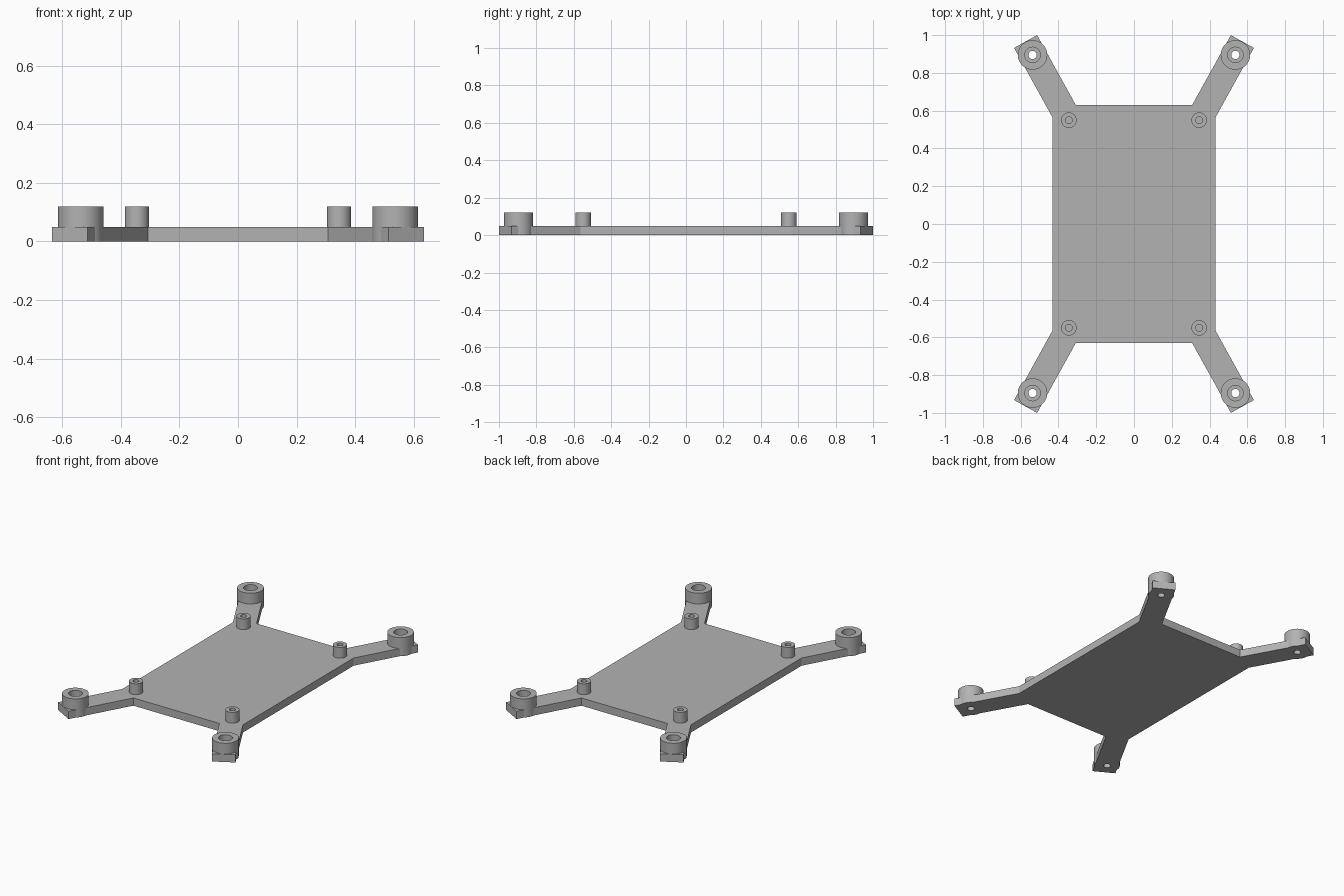
import bpy, bmesh, math
from mathutils import Matrix

cube = bpy.data.objects.get("Cube")
if cube:
    bpy.data.objects.remove(cube, do_unlink=True)

THICK, TOP, SIDES = 0.05, 0.12, 48
BOSS = (0.537, 0.895)     # arm-end boss centre
POST = (0.345, 0.55)      # small post centre
BOSS_R = 0.078
SIGNS = [(1, 1), (-1, 1), (-1, -1), (1, -1)]

grey = bpy.data.materials.new("plain grey")
grey.use_nodes = True
colour = (0.45, 0.45, 0.45, 1)
grey.diffuse_color = colour
grey.node_tree.nodes["Principled BSDF"].inputs["Base Color"].default_value = colour


def finish(name, bm, smooth=False):
    bmesh.ops.recalc_face_normals(bm, faces=bm.faces[:])
    mesh = bpy.data.meshes.new(name)
    bm.to_mesh(mesh)
    bm.free()
    ob = bpy.data.objects.new(name, mesh)
    bpy.context.collection.objects.link(ob)
    mesh.materials.append(grey)
    bpy.ops.object.select_all(action='DESELECT')
    ob.select_set(True)
    bpy.context.view_layer.objects.active = ob
    if smooth:
        bpy.ops.object.shade_smooth_by_angle(angle=math.radians(30))
    return ob


def lathe(name, profile, centre, closed):
    """Spin an (r, z) profile around a vertical axis."""
    bm = bmesh.new()
    verts = [bm.verts.new((r, 0, z)) for r, z in profile]
    pairs = list(zip(verts, verts[1:] + verts[:1]))
    edges = [bm.edges.new(p) for p in (pairs if closed else pairs[:-1])]
    bmesh.ops.spin(bm, geom=verts + edges, cent=(0, 0, 0), axis=(0, 0, 1),
                   angle=math.tau, steps=SIDES, use_duplicate=False)
    bmesh.ops.remove_doubles(bm, verts=bm.verts[:], dist=0.0001)
    bmesh.ops.translate(bm, verts=bm.verts[:], vec=(*centre, 0))
    return finish(name, bm, True)


# Base plate: one corner outline mirrored to all four, then extruded
corner = [(0.432, 0.565), (0.635, 0.932), (0.513, 1.0), (0.308, 0.63)]
outline = []
for sx, sy in SIGNS:
    points = [(x * sx, y * sy) for x, y in corner]
    outline += points if sx * sy > 0 else points[::-1]
bm = bmesh.new()
base = bm.faces.new([bm.verts.new((x, y, 0)) for x, y in outline])
new = bmesh.ops.extrude_face_region(bm, geom=[base])["geom"]
bmesh.ops.translate(bm, vec=(0, 0, THICK),
                    verts=[v for v in new if isinstance(v, bmesh.types.BMVert)])
plate = finish("base_plate", bm)

# Cutter that opens the arms where the bosses pass through
bm = bmesh.new()
for sx, sy in SIGNS:
    bmesh.ops.create_cone(bm, cap_ends=True, segments=SIDES, radius1=BOSS_R,
                          radius2=BOSS_R, depth=0.4,
                          matrix=Matrix.Translation((BOSS[0] * sx, BOSS[1] * sy, 0)))
cutter = finish("boss_cutter", bm)
cutter.hide_render = True
cut = plate.modifiers.new("boss openings", 'BOOLEAN')
cut.operation = 'DIFFERENCE'
cut.solver = 'EXACT'
cut.object = cutter
bpy.context.view_layer.objects.active = plate
bpy.ops.object.modifier_apply(modifier=cut.name)
bpy.data.objects.remove(cutter, do_unlink=True)

# Counterbored bosses on the arms and blind-holed posts on the plate
boss_profile = [(BOSS_R, 0), (BOSS_R, TOP), (0.041, TOP),
                (0.041, 0.03), (0.022, 0.03), (0.022, 0)]
post_profile = [(0.041, THICK - 0.005), (0.041, TOP), (0.018, TOP),
                (0.018, THICK - 0.005)]
for sx, sy in SIGNS:
    place = ("back" if sy > 0 else "front") + ("_left" if sx > 0 else "_right")
    lathe(place + "_boss", boss_profile, (BOSS[0] * sx, BOSS[1] * sy), True)
    lathe(place + "_post", post_profile, (POST[0] * sx, POST[1] * sy), False)
